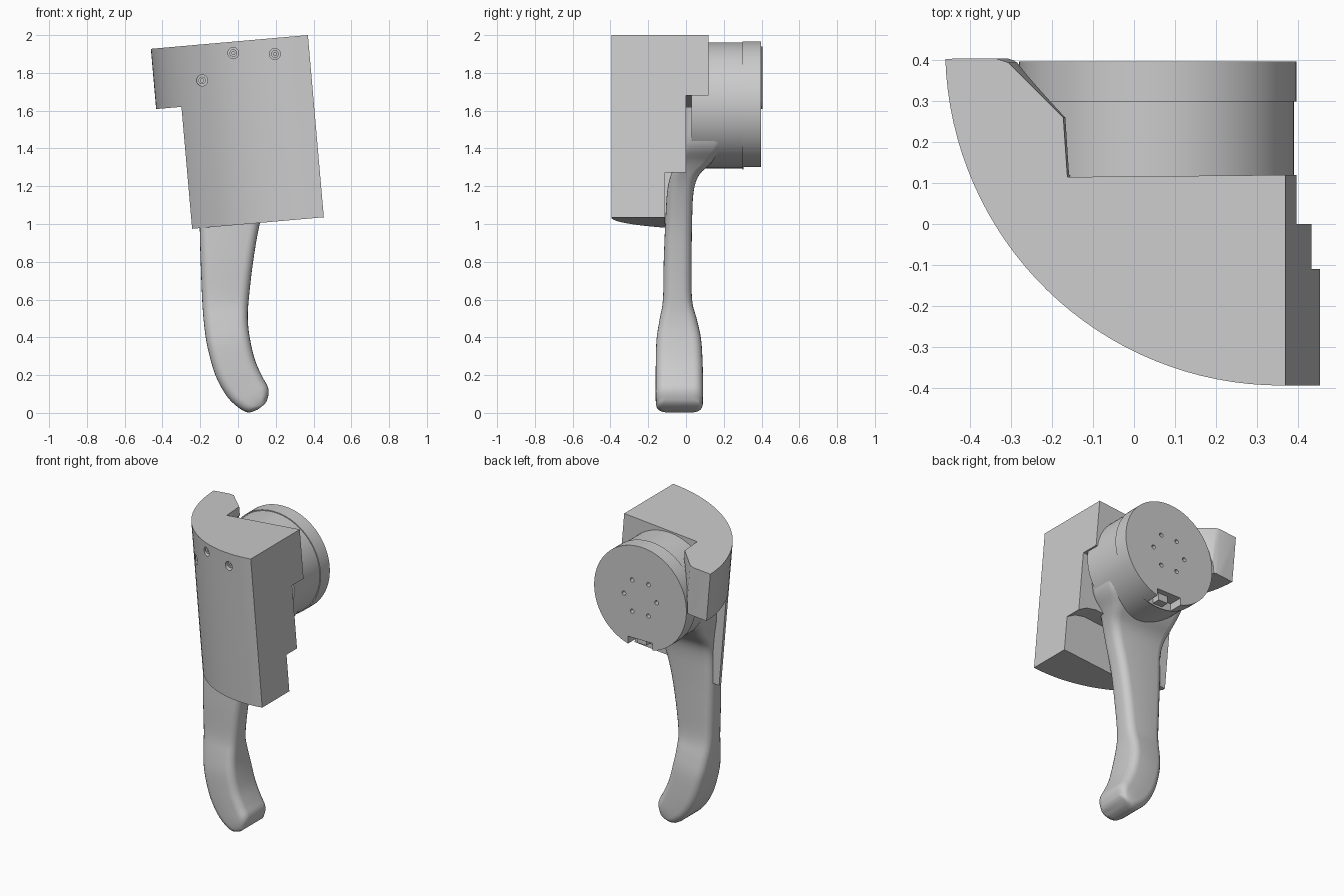
import bpy, bmesh, math
from mathutils import Matrix, Vector

if "Cube" in bpy.data.objects:
    bpy.data.objects.remove(bpy.data.objects["Cube"])


def make(name, bm, angle=30):
    bmesh.ops.recalc_face_normals(bm, faces=bm.faces)
    me = bpy.data.meshes.new(name)
    bm.to_mesh(me)
    bm.free()
    ob = bpy.data.objects.new(name, me)
    bpy.context.collection.objects.link(ob)
    smooth(ob, angle)
    return ob


def smooth(ob, angle=30):
    bpy.ops.object.select_all(action='DESELECT')
    ob.select_set(True)
    bpy.context.view_layer.objects.active = ob
    bpy.ops.object.shade_smooth_by_angle(angle=math.radians(angle))


def loft(name, rings, angle=30):
    bm = bmesh.new()
    vs = [[bm.verts.new(p) for p in r] for r in rings]
    n = len(vs[0])
    for a, b in zip(vs, vs[1:]):
        for i in range(n):
            bm.faces.new((a[i], a[(i + 1) % n], b[(i + 1) % n], b[i]))
    bm.faces.new(vs[0])
    bm.faces.new(vs[-1])
    return make(name, bm, angle)


def disc(name, x, z, r, y0, y1, n=64):
    return loft(name, [[(x + r * math.cos(2 * math.pi * i / n), y,
                         z + r * math.sin(2 * math.pi * i / n)) for i in range(n)]
                       for y in (y0, y1)])


def box(name, lo, hi):
    return loft(name, [[(lo[0], lo[1], z), (hi[0], lo[1], z),
                        (hi[0], hi[1], z), (lo[0], hi[1], z)] for z in (lo[2], hi[2])])


def cut(ob, cutters):
    for c in cutters:
        m = ob.modifiers.new("cut", 'BOOLEAN')
        m.operation, m.solver, m.object = 'DIFFERENCE', 'EXACT', c
        bpy.context.view_layer.objects.active = ob
        bpy.ops.object.modifier_apply(modifier=m.name)
        bpy.data.objects.remove(c)
    smooth(ob)


TILT = Matrix.Translation((0.37, 0, 2)) @ Matrix.Rotation(math.radians(-5), 4, 'Y')
CY, RAD = 0.43, 0.825


def arc_y(u):
    return CY - math.sqrt(RAD ** 2 - (u + 0.01) ** 2)


# Housing: curved-front block with a side wing, tilted five degrees
plan = [(0, 0.12), (-0.535, 0.115), (-0.545, 0.26), (-0.68, 0.395), (-0.71, 0.405)]
for i in range(33):
    t = math.radians(181.8 + (270 - 181.8) * i / 32)
    plan.append((-0.01 + RAD * math.cos(t), CY + RAD * math.sin(t)))
plan.append((0, CY - RAD))
housing = loft("housing", [[(u, y, v) for u, y in plan] for v in (0, -0.968)])
# Steps in the back and left side of the housing
cut(housing, [box("back_step", (-1, 0, -1.2), (0.2, 0.6, -0.32)),
              box("side_step", (-1, -0.5, -1.2), (-0.70, 0.6, -0.32)),
              loft("lever_pocket", [[(-0.62, y, -1.2), (0.2, y, -1.2), (0.2, y, -0.735),
                                     (0, y, -0.73), (-0.06, y, -0.69), (-0.13, y, -0.67),
                                     (-0.62, y, -0.67)] for y in (-0.11, 0.2)])])
housing.data.transform(TILT)
HX, HZ = 0.058, 1.628
cut(housing, [disc("hub_clearance", HX, HZ, 0.35, 0.12, 0.6)])

# Front screw holes with recessed hollow screws
for i, (x, z) in enumerate([(-0.025, 1.905), (0.195, 1.9), (-0.19, 1.76)]):
    u = (Vector((x, 0, z)))
    u = (TILT.inverted() @ u).x
    y = arc_y(u)
    cut(housing, [disc("screw_hole", x, z, 0.029, y - 0.1, y + 0.045, 24)])
    screw = disc(f"screw_{i}", x, z, 0.02, y + 0.02, y + 0.06, 24)
    cut(screw, [disc("socket", x, z, 0.009, y - 0.05, y + 0.045, 6)])

# Hub barrel and its rear ring with six holes and a bottom notch
disc("hub_barrel", HX, HZ, 0.333, 0.03, 0.302, 72)
ring = disc("hub_ring", HX, HZ, 0.339, 0.3, 0.397, 72)
holes = [disc("hole", HX + 0.12 * math.cos(math.radians(a)), HZ + 0.12 * math.sin(math.radians(a)),
              0.014, 0.35, 0.5, 16) for a in range(0, 360, 60)]
cut(ring, holes + [box("notch", (HX - 0.09, 0.305, 1.2), (HX + 0.09, 0.5, 1.35))])
box("notch_tab", (HX - 0.02, 0.29, HZ - 0.325), (HX + 0.05, 0.36, 1.36))

# Lever: left point, right point, front and back depth of each section
SECT = [(-0.24, 1.62, 0.36, 1.62, -0.01, 0.20),
        (-0.235, 1.45, 0.33, 1.43, -0.02, 0.20),
        (-0.215, 1.34, 0.25, 1.33, -0.05, 0.14),
        (-0.205, 1.26, 0.205, 1.26, -0.08, 0.07),
        (-0.20, 1.17, 0.165, 1.17, -0.10, 0.04),
        (-0.203, 1.0, 0.115, 1.0, -0.11, 0.032),
        (-0.198, 0.8, 0.08, 0.8, -0.118, 0.03),
        (-0.19, 0.6, 0.057, 0.6, -0.122, 0.032),
        (-0.18, 0.47, 0.052, 0.5, -0.14, 0.058),
        (-0.162, 0.35, 0.062, 0.40, -0.156, 0.08),
        (-0.12, 0.2, 0.09, 0.28, -0.16, 0.088),
        (-0.06, 0.09, 0.13, 0.19, -0.16, 0.09),
        (0.0, 0.03, 0.157, 0.14, -0.16, 0.09),
        (0.05, 0.003, 0.162, 0.103, -0.156, 0.086),
        (0.092, 0.012, 0.153, 0.065, -0.147, 0.077),
        (0.115, 0.025, 0.14, 0.045, -0.135, 0.065)]


def catmull(a, b, c, d, t):
    return 0.5 * (2 * b + (c - a) * t + (2 * a - 5 * b + 4 * c - d) * t * t
                  + (3 * b - a - 3 * c + d) * t ** 3)


rings = []
for k in range(len(SECT) - 1):
    q = [SECT[max(0, min(len(SECT) - 1, k + j))] for j in (-1, 0, 1, 2)]
    for s in range(4 if k < len(SECT) - 2 else 5):
        lx, lz, rx, rz, y0, y1 = [catmull(*v, s / 4) for v in zip(*q)]
        L, R = Vector((lx, 0, lz)), Vector((rx, 0, rz))
        w = (R - L).length
        d = (R - L) / w
        r = min(0.05, 0.45 * w)
        ring_pts = []
        for c, (a, y) in enumerate([(w - r, y1 - r), (r, y1 - r), (r, y0 + r), (w - r, y0 + r)]):
            for i in range(6):
                t = math.radians(90 * c + 18 * i)
                p = L + d * (a + r * math.cos(t))
                ring_pts.append((p.x, y + r * math.sin(t), p.z))
        rings.append(ring_pts)
loft("lever", rings, 40)
